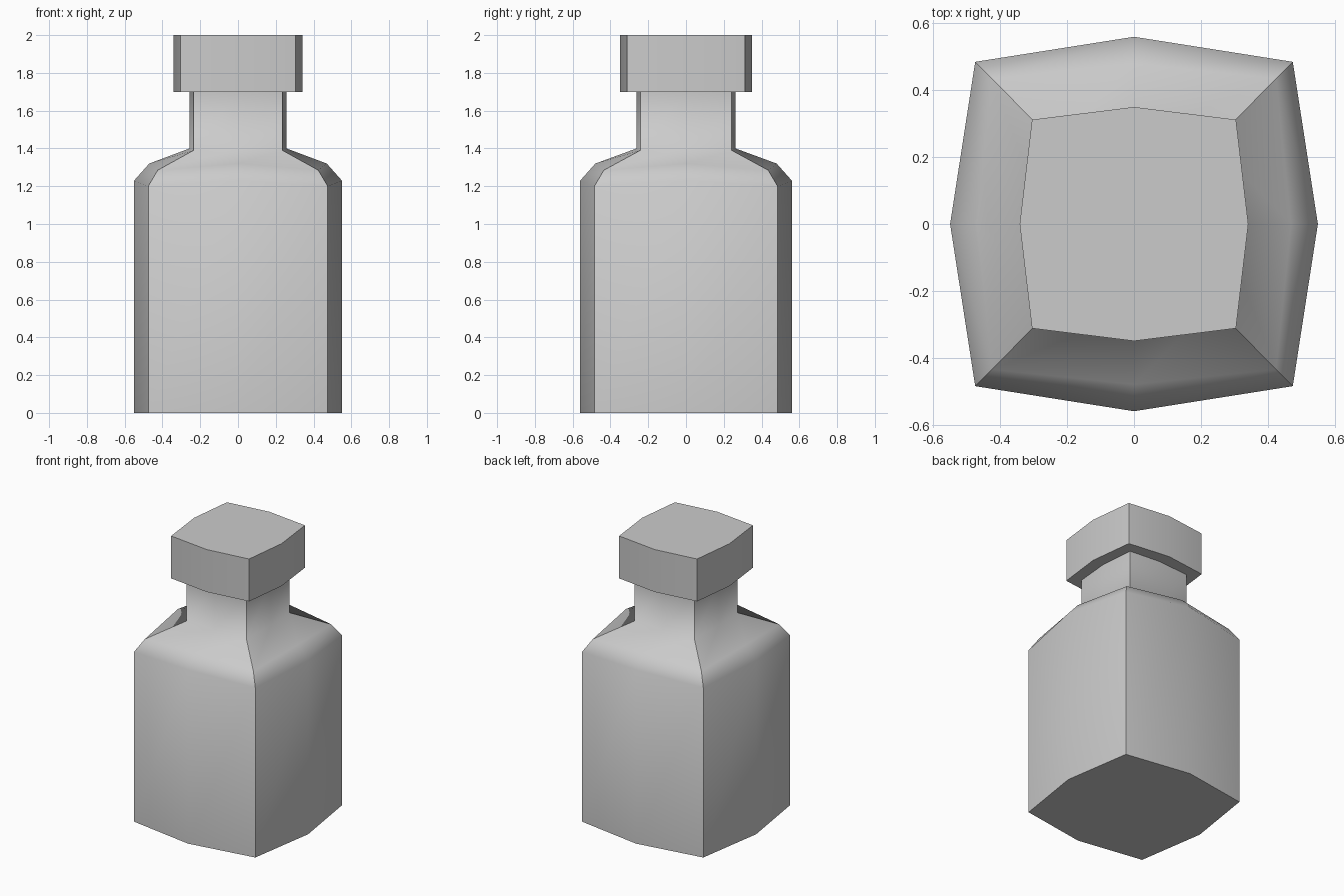
import bpy, bmesh

if "Cube" in bpy.data.objects:
    bpy.data.objects.remove(bpy.data.objects["Cube"])


def ring(bm, corner, mid):
    """Eight-sided section: four corners and four bulged side midpoints."""
    (cx, cy, cz), (mx, my, mz) = corner, mid
    pts = [(cx, -cy, cz), (mx, 0, mz), (cx, cy, cz), (0, my, mz),
           (-cx, cy, cz), (-mx, 0, mz), (-cx, -cy, cz), (0, -my, mz)]
    return [bm.verts.new(p) for p in pts]


def loft(name, sections):
    bm = bmesh.new()
    rings = [ring(bm, c, m) for c, m in sections]
    for a, b in zip(rings, rings[1:]):
        for i in range(8):
            j = (i + 1) % 8
            bm.faces.new((a[i], a[j], b[j], b[i]))
    ends = [bm.faces.new(rings[0][::-1]), bm.faces.new(rings[-1])]
    for f in bm.faces:
        f.smooth = True
    # Crisp vertical corners and end rims, soft everywhere else
    for a, b in zip(rings, rings[1:]):
        for i in range(0, 8, 2):
            bm.edges.get((a[i], b[i])).smooth = False
    for f in ends:
        for e in f.edges:
            e.smooth = False
    bmesh.ops.recalc_face_normals(bm, faces=bm.faces)
    mesh = bpy.data.meshes.new(name)
    bm.to_mesh(mesh)
    bm.free()
    ob = bpy.data.objects.new(name, mesh)
    bpy.context.collection.objects.link(ob)
    return ob


# Bottle body, shoulder and neck
loft("bottle", [
    ((0.475, 0.485, 0.0), (0.55, 0.56, 0.0)),
    ((0.475, 0.485, 1.20), (0.55, 0.56, 1.23)),
    ((0.425, 0.435, 1.285), (0.47, 0.48, 1.32)),
    ((0.235, 0.242, 1.39), (0.257, 0.262, 1.40)),
    ((0.235, 0.242, 1.70), (0.257, 0.262, 1.70)),
])

# Square stopper
loft("stopper", [
    ((0.305, 0.312, 1.70), (0.342, 0.35, 1.70)),
    ((0.305, 0.312, 2.0), (0.342, 0.35, 2.0)),
])
